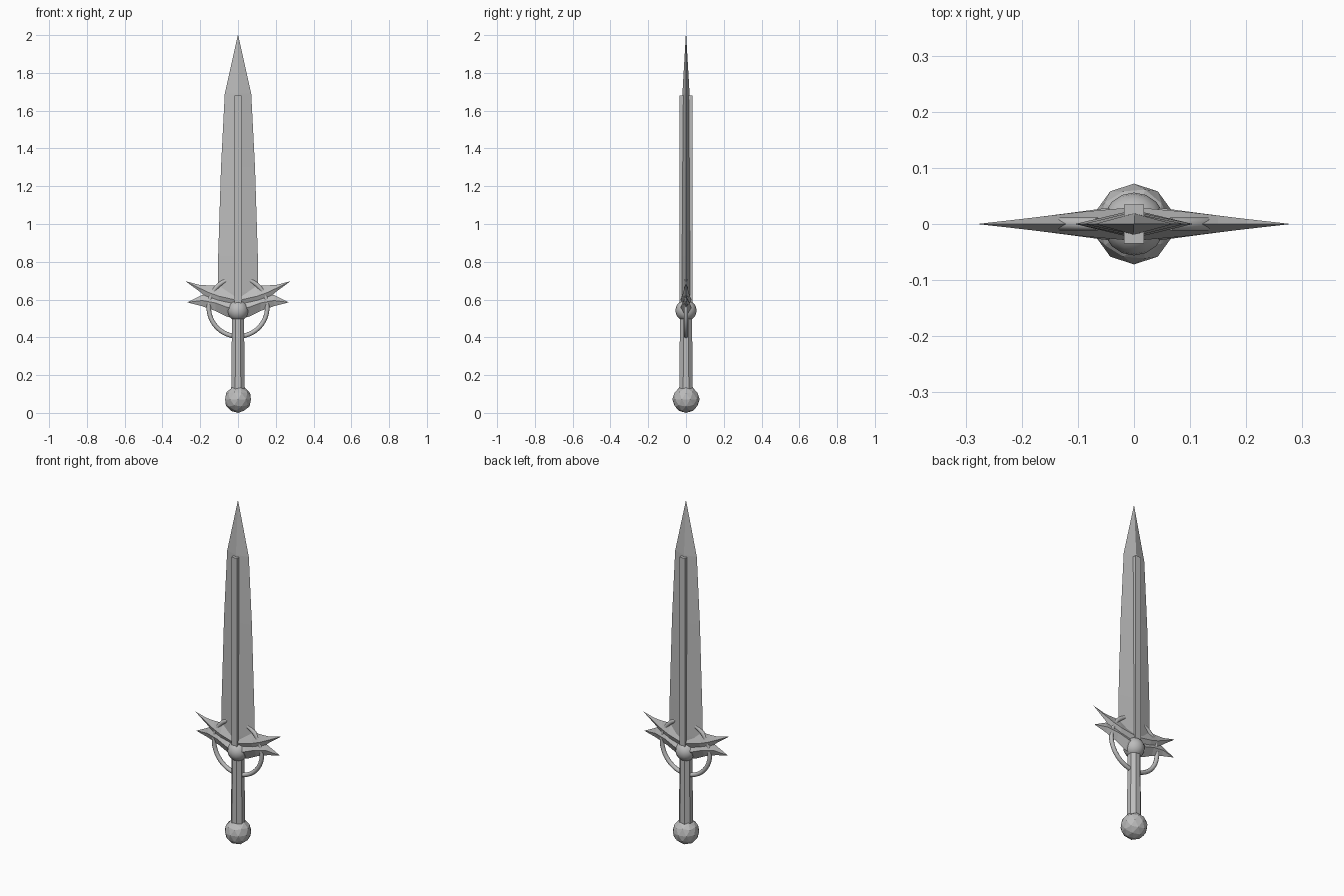
import bpy, bmesh, math
from mathutils import Matrix

cube = bpy.data.objects.get("Cube")
if cube:
    bpy.data.objects.remove(cube, do_unlink=True)

steel = bpy.data.materials.new("grey steel")
steel.use_nodes = True
GREY = (0.5, 0.5, 0.5, 1)
steel.diffuse_color = GREY
steel.node_tree.nodes["Principled BSDF"].inputs["Base Color"].default_value = GREY


def finish(name, bm):
    bmesh.ops.recalc_face_normals(bm, faces=bm.faces)
    mesh = bpy.data.meshes.new(name)
    bm.to_mesh(mesh)
    bm.free()
    mesh.materials.append(steel)
    obj = bpy.data.objects.new(name, mesh)
    bpy.context.collection.objects.link(obj)
    return obj


def loft(bm, rings):
    """Skin rings of coordinates, capping both ends."""
    loops = [[bm.verts.new(p) for p in ring] for ring in rings]
    for a, b in zip(loops, loops[1:]):
        n = len(a)
        for i in range(n):
            bm.faces.new((a[i], a[(i + 1) % n], b[(i + 1) % n], b[i]))
    bm.faces.new(loops[0])
    bm.faces.new(loops[-1])


# Blade: diamond section, (height, half width, half thickness)
bm = bmesh.new()
stations = [(0.56, 0.095, 0.025), (0.64, 0.105, 0.025), (0.83, 0.105, 0.025),
            (1.3, 0.09, 0.022), (1.69, 0.07, 0.019), (2.0, 0.001, 0.001)]
loft(bm, [[(w, 0, z), (0, t, z), (-w, 0, z), (0, -t, z)] for z, w, t in stations])
finish("blade", bm)

# Raised bar along the middle of the blade
bm = bmesh.new()
bmesh.ops.create_cube(bm, size=1, matrix=Matrix.Translation((0, 0, 1.12)) @ Matrix.Diagonal((0.036, 0.07, 1.12, 1)))
finish("blade_rib", bm)

# Guard: two ridged spikes per side, (x, top, bottom, half thickness)
spikes = {
    "upper": [(0, 0.65, 0.54, 0.03), (0.1, 0.675, 0.56, 0.021), (0.15, 0.675, 0.595, 0.015),
              (0.2, 0.677, 0.64, 0.009), (0.275, 0.696, 0.695, 0.0005)],
    "lower": [(0, 0.6, 0.495, 0.034), (0.06, 0.61, 0.51, 0.027), (0.12, 0.625, 0.54, 0.019),
              (0.19, 0.625, 0.565, 0.01), (0.268, 0.586, 0.585, 0.0005)],
}
for side, sign in (("left", 1), ("right", -1)):
    for level, rows in spikes.items():
        bm = bmesh.new()
        loft(bm, [[(sign * x, 0, hi), (sign * x, t, (hi + lo) / 2),
                   (sign * x, 0, lo), (sign * x, -t, (hi + lo) / 2)]
                  for x, hi, lo, t in rows])
        finish(f"guard_{level}_spike_{side}", bm)

# Finger ring: round bar swept through most of a circle
bm = bmesh.new()
R, r, sides, steps = 0.155, 0.012, 10, 40
rings = []
for i in range(steps + 1):
    a = math.radians(-245 + 310 * i / steps)
    rings.append([((R + r * math.cos(b)) * math.cos(a), r * math.sin(b),
                   0.56 + (R + r * math.cos(b)) * math.sin(a))
                  for b in (math.tau * k / sides for k in range(sides))])
loft(bm, rings)
ring = finish("finger_ring", bm)

# Grip: tapered octagonal post
bm = bmesh.new()
bmesh.ops.create_cone(bm, cap_ends=True, segments=8, radius1=0.039, radius2=0.034, depth=0.42,
                      matrix=Matrix.Translation((0, 0, 0.32)) @ Matrix.Rotation(math.pi / 8, 4, "Z"))
finish("grip", bm)

# Faceted pommel
bm = bmesh.new()
bmesh.ops.create_icosphere(bm, subdivisions=2, radius=0.072, matrix=Matrix.Translation((0, 0, 0.072)))
finish("pommel", bm)

# Round boss at the centre of the guard
bm = bmesh.new()
bmesh.ops.create_uvsphere(bm, u_segments=16, v_segments=10, radius=0.056,
                          matrix=Matrix.Translation((0, 0, 0.542)))
boss = finish("guard_boss", bm)

# Smooth the round parts
for obj in (ring, boss):
    bpy.ops.object.select_all(action="DESELECT")
    obj.select_set(True)
    bpy.context.view_layer.objects.active = obj
    bpy.ops.object.shade_smooth_by_angle(angle=math.radians(40))
